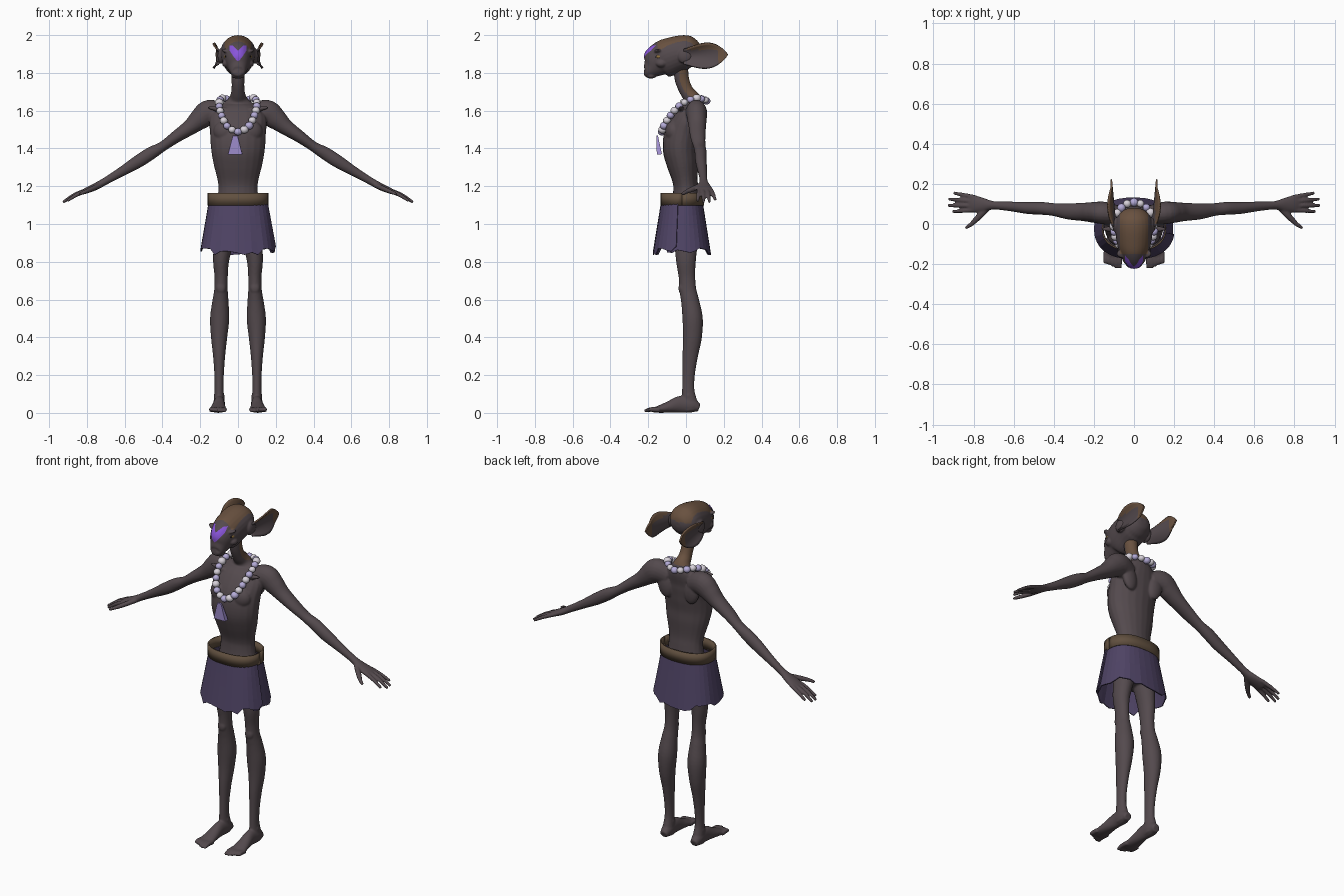
import bpy, bmesh, math, random
from mathutils import Vector, Matrix
from mathutils.bvhtree import BVHTree

random.seed(4)
cube = bpy.data.objects.get("Cube")
if cube:
    bpy.data.objects.remove(cube)


def material(name, r, g, b):
    m = bpy.data.materials.new(name)
    m.use_nodes = True
    m.diffuse_color = (r, g, b, 1)
    node = next(n for n in m.node_tree.nodes if n.type == 'BSDF_PRINCIPLED')
    node.inputs["Base Color"].default_value = (r, g, b, 1)
    node.inputs["Roughness"].default_value = 0.8
    return m


SKIN = material("dusky skin", .088, .068, .075)
BROWN = material("brown skin", .14, .082, .05)
BELT = material("brown leather", .12, .08, .05)
CLOTH = material("purple cloth", .078, .057, .13)
LILAC = material("lilac bead", .46, .41, .68)
PALE = material("pale bead", .68, .64, .70)
PENDANT = material("violet pendant", .35, .27, .62)
MARK = material("bright violet paint", .25, .09, .70)
EYE = material("amber eye", .28, .17, .05)
PUPIL = material("dark pupil", .01, .008, .01)


def make(name, bm, mats, smooth=True):
    bmesh.ops.recalc_face_normals(bm, faces=bm.faces)
    me = bpy.data.meshes.new(name)
    bm.to_mesh(me)
    bm.free()
    for m in mats:
        me.materials.append(m)
    if smooth:
        me.shade_smooth()
    ob = bpy.data.objects.new(name, me)
    bpy.context.collection.objects.link(ob)
    return ob


def spline(points, n=5):
    """Catmull-Rom resampling of points of any dimension."""
    p = [Vector(q) for q in points]
    p = [p[0] * 2 - p[1]] + p + [p[-1] * 2 - p[-2]]
    out = []
    for a, b, c, d in zip(p, p[1:], p[2:], p[3:]):
        for k in range(n):
            t = k / n
            out.append((b * 2 + (c - a) * t + (a * 2 - b * 5 + c * 4 - d) * t**2
                        + (b * 3 - a - c * 3 + d) * t**3) * .5)
    return out + [p[-2]]


def limb(bm, rings, ref=(0, 1, 0), sides=(1,), seg=20):
    """Closed tube through rings (x, y, z, half depth, half width along ref)."""
    rings = spline(rings)
    mid = [Vector(r[:3]) for r in rings]
    for s in sides:
        loops = []
        for i, r in enumerate(rings):
            t = (mid[min(i + 1, len(mid) - 1)] - mid[max(i - 1, 0)]).normalized()
            v = Vector(ref)
            v = (v - t * v.dot(t)).normalized()
            u = v.cross(t)
            loop = []
            for k in range(seg):
                a = math.tau * k / seg
                co = mid[i] + u * max(r[3], .003) * math.cos(a) + v * max(r[4], .003) * math.sin(a)
                loop.append(bm.verts.new((co.x * s, co.y, co.z)))
            loops.append(loop)
        for a, b in zip(loops, loops[1:]):
            for k in range(seg):
                bm.faces.new((a[k], a[k - 1], b[k - 1], b[k]))
        bm.faces.new(loops[0])
        bm.faces.new(reversed(loops[-1]))


def ball(bm, pos, size, sides=(1,), tilt=0):
    for s in sides:
        m = (Matrix.Translation((pos[0] * s, pos[1], pos[2]))
             @ Matrix.Rotation(tilt * s, 4, 'Y') @ Matrix.Diagonal((*size, 1)))
        bmesh.ops.create_uvsphere(bm, u_segments=20, v_segments=12, radius=1, matrix=m)


def fuse(ob, voxel, rounds):
    """Merge the overlapping forms of an object into one smooth skin."""
    mod = ob.modifiers.new("fuse", 'REMESH')
    mod.mode, mod.voxel_size = 'VOXEL', voxel
    mod = ob.modifiers.new("soften", 'SMOOTH')
    mod.factor, mod.iterations = .5, rounds
    dg = bpy.context.evaluated_depsgraph_get()
    me = bpy.data.meshes.new_from_object(ob.evaluated_get(dg))
    ob.modifiers.clear()
    ob.data = me
    me.materials.clear()
    me.materials.append(SKIN)
    me.materials.append(BROWN)
    me.shade_smooth()


BOTH = (1, -1)

# Torso and neck
bm = bmesh.new()
limb(bm, [(0, 0, .92, .12, .075), (0, 0, 1.05, .122, .08), (0, 0, 1.17, .105, .068),
          (0, -.005, 1.23, .108, .067), (0, -.018, 1.32, .13, .085), (0, -.028, 1.4, .143, .095),
          (0, -.018, 1.48, .148, .095), (0, .01, 1.56, .15, .077), (0, .04, 1.62, .105, .052),
          (0, .035, 1.66, .052, .044), (0, .005, 1.7, .036, .037), (0, -.02, 1.76, .034, .038),
          (0, -.03, 1.84, .04, .04)])
ball(bm, (.065, -.065, 1.49), (.065, .045, .06), BOTH)                # chest
ball(bm, (.08, -.025, 1.605), (.085, .016, .014), BOTH, -.15)         # collarbones
ball(bm, (.09, .07, 1.53), (.045, .025, .075), BOTH, .2)              # shoulder blades
# Arms
limb(bm, [(.08, .04, 1.57, .06, .05), (.15, .055, 1.59, .068, .056), (.2, .058, 1.557, .058, .052),
          (.25, .06, 1.515, .043, .046), (.33, .063, 1.46, .032, .04), (.4, .072, 1.41, .027, .032),
          (.46, .078, 1.375, .034, .032), (.53, .08, 1.33, .034, .03), (.62, .088, 1.275, .025, .024),
          (.7, .093, 1.228, .02, .021), (.75, .095, 1.2, .019, .035), (.8, .1, 1.178, .016, .044),
          (.825, .102, 1.166, .012, .04)], sides=BOTH)
# Fingers and thumbs
for y0, x1, y1, z1 in ((.07, .905, .062, 1.122), (.092, .928, .092, 1.115),
                       (.113, .925, .124, 1.116), (.132, .9, .155, 1.128)):
    limb(bm, [(.79, y0, 1.182, .012, .012), ((.79 + x1) / 2, (y0 + y1) / 2, 1.158, .011, .011),
              (x1, y1, z1, .008, .008)], sides=BOTH, seg=10)
limb(bm, [(.73, .08, 1.205, .014, .016), (.775, .035, 1.185, .014, .016), (.81, 0, 1.17, .011, .012),
          (.84, -.02, 1.157, .008, .008)], sides=BOTH, seg=10)
# Legs
limb(bm, [(.06, 0, 1, .065, .07), (.08, 0, .88, .05, .06), (.09, 0, .8, .042, .052),
          (.089, .005, .72, .035, .044), (.09, .01, .65, .036, .045), (.093, .022, .59, .043, .048),
          (.097, .035, .5, .051, .054), (.1, .034, .4, .043, .05), (.1, .022, .3, .032, .041),
          (.1, .014, .2, .025, .033), (.1, .012, .12, .024, .033), (.1, .02, .05, .03, .042),
          (.1, .024, .012, .028, .04)], sides=BOTH)
ball(bm, (.09, -.022, .66), (.026, .018, .032), BOTH)
ball(bm, (.1, .012, .09), (.03, .016, .018), BOTH)
# Feet and toes
limb(bm, [(.1, .07, .026, .02, .022), (.1, .03, .04, .04, .032), (.1, -.03, .045, .045, .03),
          (.103, -.09, .031, .031, .037), (.105, -.145, .019, .019, .044),
          (.106, -.175, .014, .012, .042)], ref=(1, 0, 0), sides=BOTH)
for i in range(5):
    x, tip = .07 + .018 * i, -.222 + .006 * abs(i - .5)**1.4
    limb(bm, [(x, -.14, .017, .014, .012), (x, -.185, .018, .013, .011), (x, tip, .01, .008, .009)],
         ref=(1, 0, 0), sides=BOTH, seg=10)
body = make("body", bm, [SKIN])
fuse(body, .0052, 4)
for f in body.data.polygons:
    c = f.center
    f.material_index = int(1.67 < c.z < 1.85 and abs(c.x) < .06 and f.normal.y > -.25)

# Head
bm = bmesh.new()
limb(bm, [(0, -.222, 1.802, .01, .016), (0, -.208, 1.803, .03, .036), (0, -.18, 1.825, .056, .05),
          (0, -.15, 1.855, .088, .066), (0, -.11, 1.876, .1, .082), (0, -.06, 1.895, .097, .09),
          (0, 0, 1.91, .091, .092), (0, .04, 1.912, .075, .08), (0, .07, 1.912, .045, .05),
          (0, .08, 1.912, .015, .02)], ref=(1, 0, 0), seg=28)
ball(bm, (.055, -.148, 1.912), (.034, .022, .011), BOTH, -.35)        # brows
ball(bm, (.058, -.13, 1.85), (.026, .03, .022), BOTH)                 # cheekbones
ball(bm, (0, -.2, 1.817), (.03, .022, .013))                          # muzzle
ball(bm, (0, -.185, 1.782), (.036, .026, .012))                       # chin
ball(bm, (.088, -.005, 1.89), (.02, .04, .042), BOTH)                 # ear roots
head = make("head", bm, [SKIN])
fuse(head, .0045, 4)
for f in head.data.polygons:
    c = f.center
    f.material_index = int(c.z > 1.925 and abs(c.x) < .07 and c.y > -.15 and f.normal.z > .2)

# Eyes
for s, side in ((1, "left"), (-1, "right")):
    bm = bmesh.new()
    ball(bm, (.058 * s, -.142, 1.886), (.016, .018, .012))
    n = len(bm.faces)
    ball(bm, (.062 * s, -.156, 1.886), (.006, .006, .007))
    bm.faces.ensure_lookup_table()
    for f in bm.faces[n:]:
        f.material_index = 1
    make(side + "_eye", bm, [EYE, PUPIL])


def sheet(nu, nv, point):
    """Grid surface from a function of two parameters in 0..1."""
    bm = bmesh.new()
    g = [[bm.verts.new(point(i / nu, j / nv)) for j in range(nv + 1)] for i in range(nu + 1)]
    for a, b in zip(g, g[1:]):
        for j in range(nv):
            bm.faces.new((a[j], b[j], b[j + 1], a[j + 1]))
    return bm


def thicken(ob, amount):
    mod = ob.modifiers.new("thickness", 'SOLIDIFY')
    mod.thickness, mod.offset = amount, 0


# Ears: cupped leaves sweeping back
for s, side in ((1, "left"), (-1, "right")):
    def ear_point(u, v):
        w = 2 * v - 1
        h = .067 * max(math.sin(math.pi * (.18 + .82 * u**1.4)), 0)**.8
        cup = .03 * w * w * math.sin(math.pi * min(u + .15, 1))
        return (s * (.092 + .022 * u + cup), -.012 + .235 * u, 1.885 + .012 * u + w * h)
    ear = make(side + "_ear", sheet(18, 12, ear_point), [SKIN, BROWN])
    thicken(ear, .009)
    for f in ear.data.polygons:
        f.material_index = int(f.center.z > 1.925 or f.center.y > .17)

# Forehead mark, laid on the brow
hm = bmesh.new()
hm.from_mesh(head.data)
tree = BVHTree.FromBMesh(hm)


def mark_point(u, v):
    s = abs(2 * u - 1)
    low, high = 1.862 + .055 * s**1.3, 1.916 + .03 * min(1, 1.6 * s)
    x, z = .044 * (2 * u - 1), low + (high - low) * v
    hit = tree.ray_cast(Vector((x, -1, z)), Vector((0, 1, 0)))
    y = hit[0].y if hit[0] else -.14
    return (x, y - .004, z)


make("forehead_mark", sheet(20, 10, mark_point), [MARK])
hm.free()


# Wrapped skirt with a ragged hem, and its belt
def oval(a, rx, ry):
    c, s = math.cos(a), math.sin(a)
    return (math.copysign(abs(c)**.85, c) * rx, math.copysign(abs(s)**.85, s) * ry - .02)


hem = [random.uniform(-.018, .02) for _ in range(37)]


def skirt_point(u, v):
    a = -.5 + u * (math.tau + .35)
    x, y = oval(a, .15 + .042 * v + .008 * u, .105 + .042 * v + .008 * u)
    low = .868 - .02 * abs(math.sin(a)) + hem[round(u * 36)]
    return (x, y, 1.105 + (low - 1.105) * v)


skirt = make("skirt", sheet(36, 4, skirt_point), [CLOTH], False)
thicken(skirt, .006)


def belt_point(u, v):
    x, y = oval(u * math.tau, .157, .112)
    return (x, y, 1.098 + .067 * v)


belt = make("belt", sheet(40, 1, belt_point), [BELT])
thicken(belt, .008)

# Necklace beads, evenly spaced round a drooping loop
half = [(0, -.128, 1.488), (.05, -.12, 1.51), (.083, -.09, 1.565), (.1, -.03, 1.63),
        (.088, .045, 1.665), (.05, .092, 1.66), (0, .108, 1.652)]
path = spline(half + [(-x, y, z) for x, y, z in half[-2::-1]], 30)
length = sum((b - a).length for a, b in zip(path, path[1:]))
bm, travelled, count = bmesh.new(), 0, 0
for a, b in zip(path, path[1:]):
    if travelled >= count * length / 24:
        start = len(bm.faces)
        r = random.uniform(.018, .023)
        ball(bm, a, (r, r, r * .92))
        bm.faces.ensure_lookup_table()
        for f in bm.faces[start:]:
            f.material_index = count % 2
        count += 1
    travelled += (b - a).length
make("necklace_beads", bm, [LILAC, PALE])

# Pendant
bm = bmesh.new()
bmesh.ops.create_cone(bm, cap_ends=True, segments=4, radius1=.054, radius2=.018, depth=.1,
                      matrix=Matrix.Translation((-.015, -.147, 1.418)) @ Matrix.Rotation(.12, 4, 'X')
                      @ Matrix.Diagonal((1, .35, 1, 1)) @ Matrix.Rotation(math.pi / 4, 4, 'Z'))
make("pendant", bm, [PENDANT], False)
